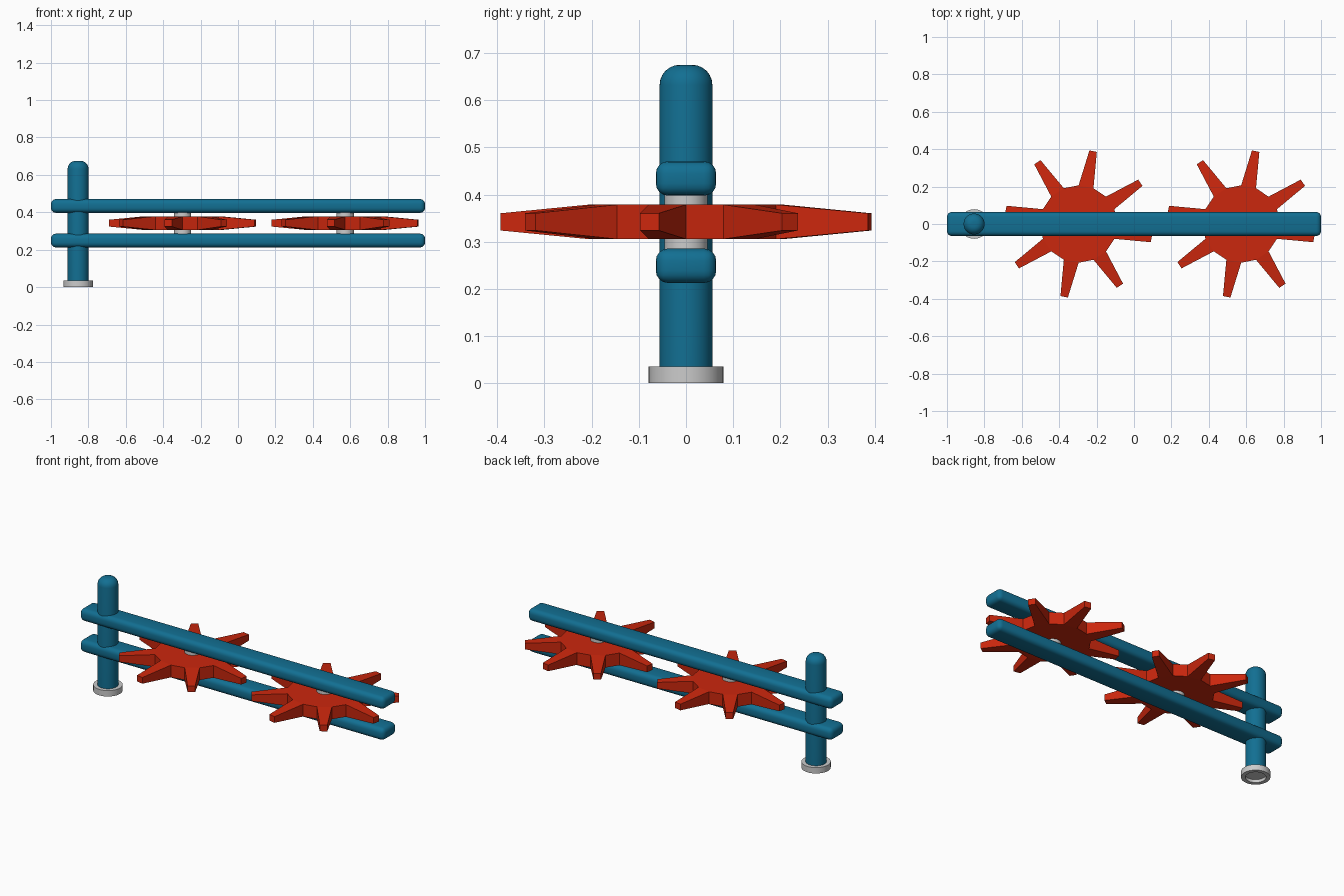
import bpy, bmesh, math
from mathutils import Vector

if "Cube" in bpy.data.objects:
    bpy.data.objects.remove(bpy.data.objects["Cube"])


def material(name, rgb):
    m = bpy.data.materials.new(name)
    m.diffuse_color = (*rgb, 1)
    m.use_nodes = True
    m.node_tree.nodes["Principled BSDF"].inputs["Base Color"].default_value = m.diffuse_color
    return m


BLUE = material("blue_paint", (0.006, 0.16, 0.29))
RED = material("red_paint", (0.60, 0.02, 0.004))


def add_object(name, bm, loc, mat=None, smooth=True):
    bmesh.ops.recalc_face_normals(bm, faces=bm.faces)
    mesh = bpy.data.meshes.new(name)
    bm.to_mesh(mesh)
    bm.free()
    ob = bpy.data.objects.new(name, mesh)
    bpy.context.collection.objects.link(ob)
    ob.location = loc
    if mat:
        mesh.materials.append(mat)
    if smooth:
        bpy.ops.object.select_all(action='DESELECT')
        bpy.context.view_layer.objects.active = ob
        ob.select_set(True)
        bpy.ops.object.shade_smooth_by_angle(angle=math.radians(35))
    return ob


def lathe(name, profile, loc, mat=None, steps=40):
    """Spin an (r, z) profile about z."""
    bm = bmesh.new()
    vs = [bm.verts.new((r, 0, z)) for r, z in profile]
    es = [bm.edges.new(p) for p in zip(vs, vs[1:])]
    bmesh.ops.spin(bm, geom=vs + es, cent=(0, 0, 0), axis=(0, 0, 1),
                   angle=math.tau, steps=steps, use_duplicate=False)
    bmesh.ops.remove_doubles(bm, verts=bm.verts, dist=1e-5)
    return add_object(name, bm, loc, mat)


def rail(name, z):
    bm = bmesh.new()
    bmesh.ops.create_cube(bm, size=1)
    bmesh.ops.scale(bm, vec=(2, 0.128, 0.073), verts=bm.verts)
    bmesh.ops.bevel(bm, geom=bm.edges[:], offset=0.026, segments=4,
                    profile=0.5, affect='EDGES')
    return add_object(name, bm, (0, 0, z), BLUE)


def star_wheel(name, x):
    """16-sided disc with every other side extruded into a tapered tooth."""
    bm = bmesh.new()
    h, r, tip = 0.0365, 0.207, 0.397
    rings = [[bm.verts.new((r * math.cos(math.tau * i / 16),
                            r * math.sin(math.tau * i / 16), z))
              for i in range(16)] for z in (-h, h)]
    bm.faces.new(rings[0][::-1])
    bm.faces.new(rings[1])
    for i in range(16):
        j = (i + 1) % 16
        base = [rings[0][i], rings[0][j], rings[1][j], rings[1][i]]
        if i % 2 == 0:
            bm.faces.new(base)
            continue
        a = math.tau * (i + 0.5) / 16
        centre = sum((v.co for v in base), Vector()) / 4
        end = Vector((math.cos(a), math.sin(a), 0)) * tip
        top = [bm.verts.new(end + (v.co - centre) * 0.5) for v in base]
        bm.faces.new(top)
        for k in range(4):
            n = (k + 1) % 4
            bm.faces.new((base[k], base[n], top[n], top[k]))
    return add_object(name, bm, (x, 0, 0.342), RED, smooth=False)


# two horizontal rails
rail("lower_rail", 0.249)
rail("upper_rail", 0.434)

# upright post with rounded top
R, B, TOP = 0.056, 0.043, 0.675
dome = [(R - B + B * math.cos(t), TOP - B + B * math.sin(t))
        for t in (math.pi / 2 * k / 6 for k in range(7))]
lathe("post", [(0, 0.022), (R, 0.022)] + dome + [(0, TOP)], (-0.855, 0, 0), BLUE)

# recessed foot under the post
lathe("post_foot", [(0, 0.018), (0.056, 0.018), (0.056, 0), (0.079, 0),
                    (0.079, 0.035), (0, 0.035)], (-0.855, 0, 0))

# star wheels on their axles
for side, x in (("left", -0.296), ("right", 0.573)):
    star_wheel(side + "_star_wheel", x)
    lathe(side + "_axle", [(0, 0.26), (0.046, 0.26), (0.046, 0.425), (0, 0.425)],
          (x, 0, 0))
